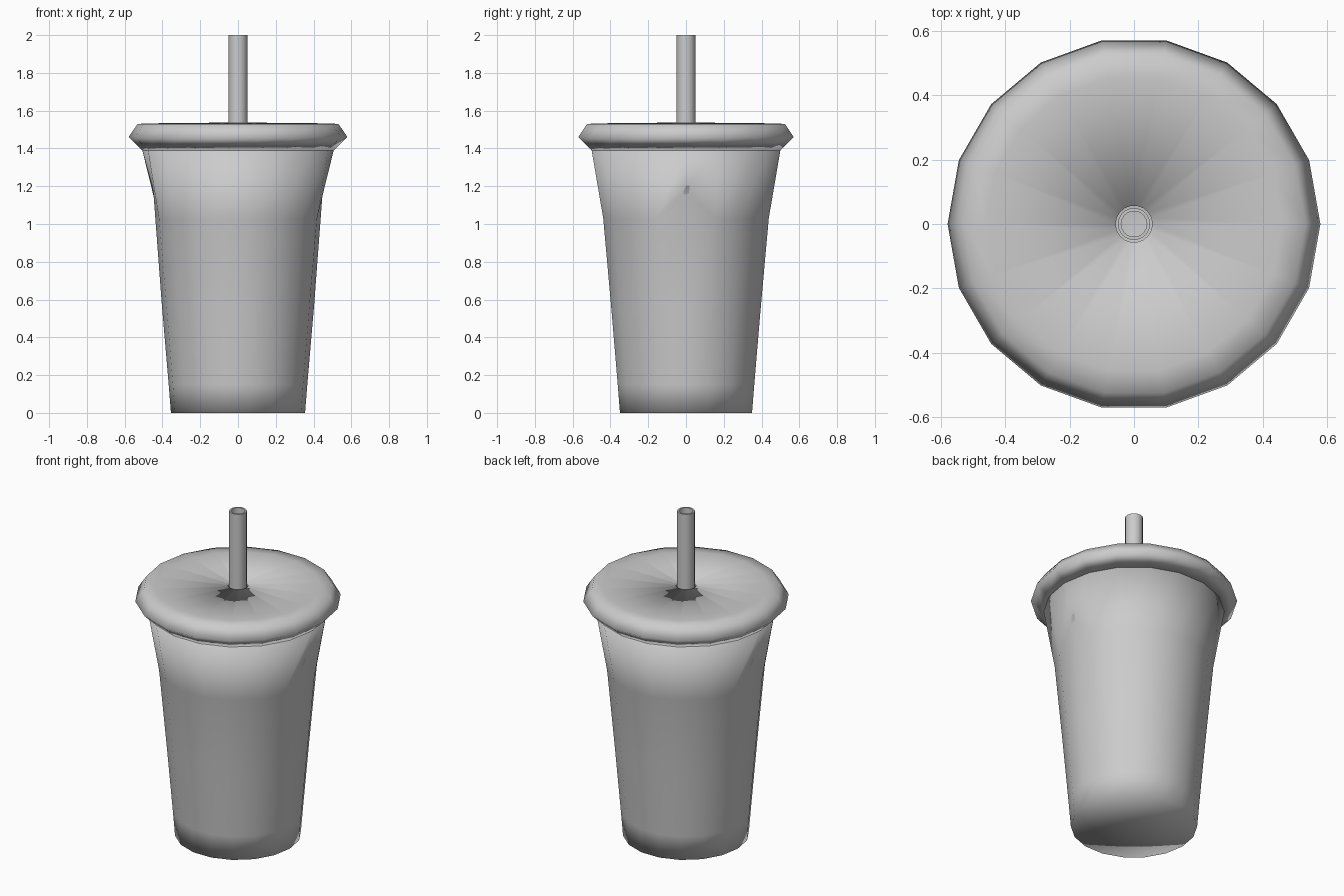
import bpy, bmesh, math

if "Cube" in bpy.data.objects:
    bpy.data.objects.remove(bpy.data.objects["Cube"])


def lathe(name, profile, sides, closed=False, tweak=None):
    """Revolve (radius, z) points around z; radius 0 becomes a pole."""
    bm = bmesh.new()
    rings = []
    for i, (r, z) in enumerate(profile):
        if r == 0:
            rings.append([bm.verts.new((0, 0, z))] * sides)
            continue
        ring = []
        for k in range(sides):
            rr, zz = tweak(i, k, r, z) if tweak else (r, z)
            a = math.tau * k / sides
            ring.append(bm.verts.new((rr * math.cos(a), rr * math.sin(a), zz)))
        rings.append(ring)
    pairs = list(zip(rings, rings[1:]))
    if closed:
        pairs.append((rings[-1], rings[0]))
    for lo, hi in pairs:
        for k in range(sides):
            n = (k + 1) % sides
            quad = (lo[k], lo[n], hi[n], hi[k])
            bm.faces.new(list(dict.fromkeys(quad)))
    bmesh.ops.recalc_face_normals(bm, faces=bm.faces[:])
    for f in bm.faces:
        f.smooth = True
    me = bpy.data.meshes.new(name)
    bm.to_mesh(me)
    bm.free()
    ob = bpy.data.objects.new(name, me)
    bpy.context.collection.objects.link(ob)
    return ob


# The cup's upper ring sits higher at the left and right extremes
def side_dent(i, k, r, z):
    if i == 4 and k in (0, 9):
        return 0.449, 1.18
    return r, z


# Tapered thin-walled cup with a flat base
lathe("cup", [(0, 0), (0.355, 0), (0.367, 0.15), (0.403, 0.57), (0.445, 1.03),
              (0.509, 1.40), (0.49, 1.40), (0.425, 1.03), (0.385, 0.57),
              (0.34, 0.03), (0, 0.03)], 18, tweak=side_dent)

# Flared lid with a straw hole
lathe("lid", [(0.507, 1.39), (0.579, 1.46), (0.532, 1.53), (0.46, 1.533),
              (0.057, 1.537), (0.057, 1.515), (0.46, 1.513), (0.50, 1.46)],
      18, closed=True)

# Hollow drinking straw
straw = lathe("straw", [(0.05, 0.1), (0.05, 2.0), (0.04, 2.0), (0.04, 0.1)],
              18, closed=True)
bpy.context.view_layer.objects.active = straw
straw.select_set(True)
bpy.ops.object.shade_smooth_by_angle(angle=math.radians(40))
